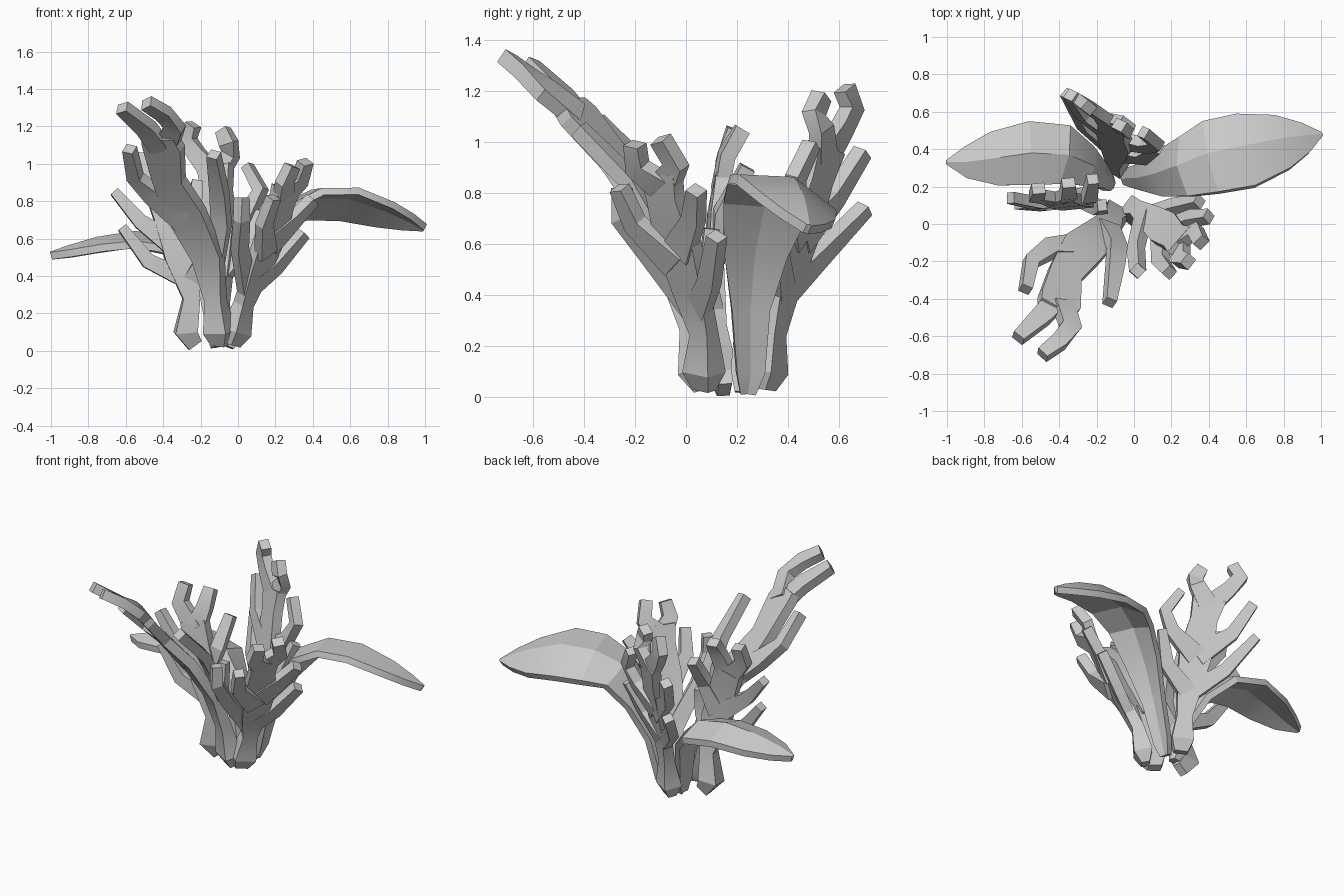
import bpy, bmesh
from mathutils import Vector as V


def tangents(pts):
    last = len(pts) - 1
    return [(pts[min(i + 1, last)] - pts[max(i - 1, 0)]).normalized() for i in range(last + 1)]


def loft(bm, rings):
    """Skin closed sections and cap both ends."""
    vs = [[bm.verts.new(p) for p in r] for r in rings]
    n = len(rings[0])
    for a, b in zip(vs, vs[1:]):
        for i in range(n):
            j = (i + 1) % n
            bm.faces.new((a[i], a[j], b[j], b[i]))
    bm.faces.new(vs[0][::-1])
    bm.faces.new(vs[-1])


def finish(bm, name):
    bmesh.ops.recalc_face_normals(bm, faces=bm.faces)
    me = bpy.data.meshes.new(name)
    bm.to_mesh(me)
    bm.free()
    ob = bpy.data.objects.new(name, me)
    bpy.context.collection.objects.link(ob)
    bpy.ops.object.select_all(action='DESELECT')
    ob.select_set(True)
    bpy.context.view_layer.objects.active = ob
    bpy.ops.object.shade_smooth_by_angle(angle=0.4)


def strap(bm, path, normal, thick):
    """Thick flat strap along points (x, y, z, width)."""
    pts = [V(p[:3]) for p in path]
    rings = []
    for i, (p, t) in enumerate(zip(pts, tangents(pts))):
        s = normal.cross(t).normalized()
        n = t.cross(s)
        s *= path[i][3] / 2
        n *= (thick[i] if i < len(thick) else 0.06) / 2
        rings.append([p - s - n, p + s - n, p + s + n, p - s + n])
    loft(bm, rings)


def antler_leaf(name, across, stem, branches):
    bm = bmesh.new()
    normal = V(across).cross(V(stem[-1][:3]) - V(stem[0][:3])).normalized()
    strap(bm, stem, normal, [0.05, 0.11, 0.07])
    for b in branches:
        strap(bm, b, normal, [0.055])
    finish(bm, name)


def blade_leaf(name, across, path):
    """Broad leaf with a raised midrib."""
    bm = bmesh.new()
    pts = [V(p[:3]) for p in path]
    rings = []
    for p, t, q in zip(pts, tangents(pts), path):
        side = V(across)
        side = (side - t * side.dot(t)).normalized()
        n = t.cross(side).normalized()
        if n.z < 0:
            n = -n
        s, rise, h = side * q[3] / 2, n * q[3] * 0.12, n * 0.02
        rings.append([p - s - rise - h, p - h, p + s - rise - h,
                      p + s - rise + h, p + rise * 0.3 + h, p - s - rise + h])
    loft(bm, rings)
    finish(bm, name)


# front leaf, leaning forward and left
antler_leaf("front_leaf", (.85, -.5, 0),
    [(-.1, .07, .03, .08), (-.1, .05, .1, .14), (-.12, .03, .27, .1), (-.16, -.04, .5, .18),
     (-.28, -.14, .74, .23), (-.37, -.27, .92, .18), (-.4, -.42, 1.1, .23), (-.42, -.46, 1.15, .19)],
    [[(-.41, -.4, 1.08, .12), (-.49, -.49, 1.19, .11), (-.62, -.61, 1.3, .07)],
     [(-.38, -.42, 1.1, .12), (-.34, -.55, 1.2, .11), (-.4, -.63, 1.27, .09), (-.49, -.7, 1.325, .07)],
     [(-.28, -.12, .7, .16), (-.45, -.13, .83, .11), (-.55, -.2, .93, .08), (-.58, -.35, 1.08, .06)],
     [(-.14, -.01, .45, .12), (-.09, -.12, .68, .1), (-.1, -.22, .85, .09), (-.13, -.42, 1.05, .06)]])

# right leaf
antler_leaf("right_leaf", (.67, .74, 0),
    [(-.03, .07, .03, .08), (-.01, .07, .1, .13), (.03, .07, .25, .09), (.1, .02, .42, .15),
     (.17, -.03, .6, .19), (.23, -.08, .78, .15), (.26, -.1, .88, .18)],
    [[(.24, -.09, .82, .12), (.33, -.04, .91, .09), (.36, -.1, 1.01, .07)],
     [(.24, -.09, .82, .12), (.25, -.19, .9, .09), (.29, -.2, .99, .07)],
     [(.17, -.03, .57, .13), (.3, .03, .7, .08), (.4, .04, .81, .06)],
     [(.06, .04, .33, .1), (.2, .09, .45, .08), (.35, .12, .63, .06)],
     [(.15, -.04, .52, .12), (.14, -.2, .68, .08), (.19, -.26, .82, .06)],
     [(.05, .04, .33, .1), (.01, -.13, .55, .08), (.02, -.25, .7, .07), (.02, -.25, .82, .06)]])

# left leaf
antler_leaf("left_leaf", (-.98, -.1, 0),
    [(-.23, .15, .03, .08), (-.28, .14, .1, .12), (-.25, .12, .28, .09), (-.3, .11, .5, .18),
     (-.36, .12, .7, .17), (-.41, .14, .85, .17)],
    [[(-.4, .13, .8, .12), (-.52, .15, .94, .09), (-.51, .19, 1.05, .07)],
     [(-.4, .13, .8, .12), (-.35, .16, .95, .09), (-.35, .22, 1.05, .07)],
     [(-.32, .12, .55, .13), (-.52, .11, .69, .08), (-.66, .14, .85, .05)],
     [(-.27, .12, .38, .1), (-.48, .1, .48, .08), (-.62, .11, .66, .05)],
     [(-.32, .12, .55, .12), (-.24, .14, .72, .08), (-.22, .24, .9, .06)],
     [(-.26, .12, .35, .1), (-.18, .08, .5, .08), (-.17, .1, .66, .05)]])

# back leaf
antler_leaf("back_leaf", (.85, -.53, 0),
    [(-.1, .31, .03, .08), (-.1, .32, .1, .13), (-.1, .34, .25, .09), (-.1, .39, .45, .15),
     (-.1, .45, .65, .2), (-.11, .51, .85, .16), (-.12, .55, .98, .2)],
    [[(-.12, .54, .93, .12), (-.22, .61, 1.05, .09), (-.27, .65, 1.13, .09), (-.24, .62, 1.21, .07)],
     [(-.12, .54, .93, .12), (-.04, .53, 1.05, .09), (-.05, .5, 1.11, .09), (-.08, .53, 1.18, .07)],
     [(-.1, .45, .62, .13), (-.27, .58, .78, .08), (-.34, .69, .96, .06)],
     [(-.1, .38, .4, .11), (-.26, .52, .55, .08), (-.36, .7, .74, .05)],
     [(-.1, .45, .62, .13), (.06, .42, .75, .08), (.12, .43, .86, .07), (.05, .49, .99, .05)],
     [(-.1, .38, .4, .11), (.05, .36, .55, .08), (.13, .41, .74, .05)]])

# broad arching leaves
blade_leaf("right_blade", (-.25, .97, -.36),
    [(-.05, .24, .02, .06), (-.02, .25, .1, .11), (.04, .25, .35, .15), (.13, .27, .58, .25),
     (.25, .31, .76, .33), (.4, .37, .83, .41), (.6, .41, .83, .42), (.8, .45, .76, .31),
     (.92, .465, .705, .17), (1, .475, .66, .02)])
blade_leaf("left_blade", (.05, 1, 0),
    [(-.12, .22, .02, .06), (-.13, .23, .1, .11), (-.16, .26, .28, .14), (-.23, .31, .45, .22),
     (-.36, .37, .57, .32), (-.55, .38, .61, .34), (-.75, .35, .58, .29), (-.9, .33, .54, .17),
     (-1, .33, .51, .02)])
